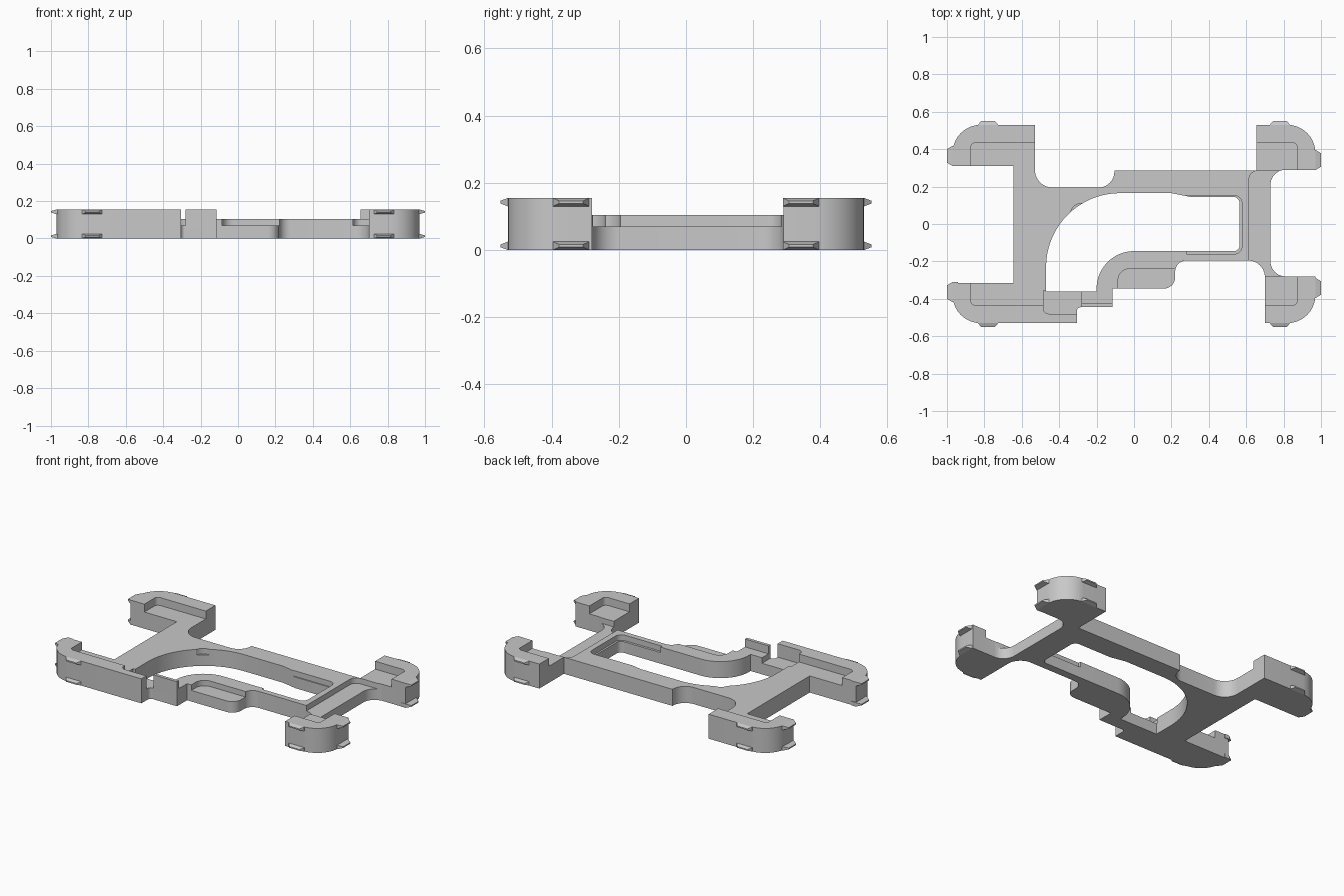
import bpy
import bmesh
import math
from mathutils import Vector

default_cube = bpy.data.objects.get("Cube")
if default_cube:
    bpy.data.objects.remove(default_cube, do_unlink=True)

FLOOR, TOP, LEDGE = 0.105, 0.155, 0.07
SIDE_X, SIDE_Y = 0.97, 0.53

grey = bpy.data.materials.new("plain grey")
grey.use_nodes = True
grey.diffuse_color = (0.58, 0.58, 0.58, 1)
grey.node_tree.nodes["Principled BSDF"].inputs["Base Color"].default_value = grey.diffuse_color


def rounded(corners, steps):
    """Turn (x, y[, radius]) corners into a closed path with filleted corners."""
    path = []
    for i, corner in enumerate(corners):
        here = Vector(corner[:2])
        if len(corner) < 3:
            path.append(here)
            continue
        radius = corner[2]
        back = (Vector(corners[i - 1][:2]) - here).normalized()
        ahead = (Vector(corners[(i + 1) % len(corners)][:2]) - here).normalized()
        half = math.acos(back.dot(ahead)) / 2
        centre = here + (back + ahead).normalized() * radius / math.sin(half)
        start = here + back * radius / math.tan(half) - centre
        end = here + ahead * radius / math.tan(half) - centre
        first = math.atan2(start.y, start.x)
        sweep = math.remainder(math.atan2(end.y, end.x) - first, math.tau)
        for k in range(steps + 1):
            angle = first + sweep * k / steps
            path.append(centre + radius * Vector((math.cos(angle), math.sin(angle))))
    return path


def finish(name, bm):
    bmesh.ops.recalc_face_normals(bm, faces=bm.faces)
    mesh = bpy.data.meshes.new(name)
    bm.to_mesh(mesh)
    bm.free()
    mesh.materials.append(grey)
    obj = bpy.data.objects.new(name, mesh)
    bpy.context.collection.objects.link(obj)
    return obj


def prism(name, corners, bottom, top, steps=10):
    bm = bmesh.new()
    face = bm.faces.new([bm.verts.new((p.x, p.y, bottom)) for p in rounded(corners, steps)])
    raised = bmesh.ops.extrude_face_region(bm, geom=[face], use_keep_orig=True)["geom"]
    verts = [v for v in raised if isinstance(v, bmesh.types.BMVert)]
    bmesh.ops.translate(bm, verts=verts, vec=(0, 0, top - bottom))
    return finish(name, bm)


def cut(target, cutter):
    cutter.hide_render = True
    modifier = target.modifiers.new("cut", 'BOOLEAN')
    modifier.operation = 'DIFFERENCE'
    modifier.solver = 'EXACT'
    modifier.object = cutter
    with bpy.context.temp_override(object=target, active_object=target):
        bpy.ops.object.modifier_apply(modifier=modifier.name)


def smooth(obj):
    bpy.ops.object.select_all(action='DESELECT')
    obj.select_set(True)
    bpy.context.view_layer.objects.active = obj
    bpy.ops.object.shade_smooth_by_angle(angle=math.radians(25))


# Base plate: outer outline with four corner arms
plate = prism("base_plate", [
    (-0.53, SIDE_Y), (-SIDE_X, SIDE_Y, 0.15), (-SIDE_X, 0.31), (-0.645, 0.31),
    (-0.645, -0.315), (-SIDE_X, -0.315), (-SIDE_X, -SIDE_Y, 0.15), (-0.305, -SIDE_Y),
    (-0.305, -0.445, 0.02), (-0.115, -0.445), (-0.115, -0.345), (0.22, -0.345, 0.06),
    (0.22, -0.195, 0.06), (0.7, -0.195, 0.09), (0.7, -SIDE_Y), (SIDE_X, -SIDE_Y, 0.15),
    (SIDE_X, -0.28), (0.73, -0.28, 0.08), (0.73, 0.29, 0.08), (SIDE_X, 0.29),
    (SIDE_X, SIDE_Y, 0.15), (0.655, SIDE_Y), (0.655, 0.285), (-0.105, 0.285),
    (-0.105, 0.195, 0.085), (-0.53, 0.195, 0.095)], 0, FLOOR)

# Corner rims: L-shaped walls standing on the plate
rims = {}
for side, sx, sy, inner, arm in (
        ("back_right", -1, 1, 0.31, -0.53), ("front_right", -1, -1, -0.315, -0.305),
        ("back_left", 1, 1, 0.29, 0.655), ("front_left", 1, -1, -0.28, 0.7)):
    rims[side] = prism(side + "_rim", [
        (sx * SIDE_X, inner), (sx * SIDE_X, sy * SIDE_Y, 0.15), (arm, sy * SIDE_Y),
        (arm, sy * 0.435), (sx * 0.872, sy * 0.435, 0.025), (sx * 0.872, inner)], FLOOR, TOP)

# Short separate wall beside the front gap
prism("front_wall", [(-0.28, -0.445), (-0.115, -0.445), (-0.115, -0.425), (-0.28, -0.425)],
      FLOOR, TOP)

# Openings and recesses
opening = prism("opening_cutter", [
    (-0.47, -0.36), (-0.47, 0.165, 0.395), (0.2, 0.165), (0.3, 0.145), (0.565, 0.145, 0.035),
    (0.565, -0.145, 0.03), (-0.2, -0.145, 0.2), (-0.2, -0.36)], -0.1, 0.3, 20)
front_recess = prism("front_recess_cutter", [
    (-0.485, -0.48, 0.03), (-0.28, -0.48), (-0.28, -0.355), (-0.485, -0.355)], LEDGE, 0.3)
tray = prism("tray_cutter", [
    (-0.085, -0.4), (-0.085, -0.24, 0.06), (0.3, -0.24), (0.3, -0.4)], LEDGE, 0.3)
channel = prism("channel_cutter", [
    (0.615, -0.277), (0.9, -0.277), (0.9, 0.284), (0.615, 0.284, 0.045)], LEDGE, 0.3)
ledge = prism("ledge_cutter", [
    (0.28, -0.16), (0.577, -0.16, 0.04), (0.577, 0.152, 0.04), (0.28, 0.152)], LEDGE, 0.3)
pocket = prism("pocket_cutter", [
    (-0.34, 0), (-0.34, 0.11, 0.06), (-0.25, 0.11), (-0.25, 0)], LEDGE, 0.3)
cutters = [opening, front_recess, tray, channel, ledge, pocket]
for cutter in cutters:
    cut(plate, cutter)
cut(rims["front_right"], front_recess)
for cutter in cutters:
    bpy.data.objects.remove(cutter, do_unlink=True)
for part in [plate, *rims.values()]:
    smooth(part)


def clip(name, origin, outward, reach):
    """Tapered snap ridge pointing outward from a wall."""
    along = Vector((-outward.y, outward.x, 0))
    bm = bmesh.new()
    for distance, half_width, half_height in ((-0.03, 0.054, 0.0125), (0, 0.054, 0.0125),
                                              (reach, 0.036, 0.004)):
        for a in (-1, 1):
            for b in (-1, 1):
                bm.verts.new(origin + outward * distance + along * a * half_width
                             + Vector((0, 0, b * half_height)))
    bmesh.ops.convex_hull(bm, input=bm.verts)
    finish(name, bm)


# Snap clips: upper and lower ridges on both outer sides of every corner
for sx, side in ((-1, "right"), (1, "left")):
    for sy, end in ((-1, "front"), (1, "back")):
        for level, z in (("lower", 0.0125), ("upper", TOP - 0.0125)):
            label = f"{end}_{side}_{level}"
            clip(label + "_end_clip", Vector((sx * 0.78, sy * SIDE_Y, z)),
                 Vector((0, sy, 0)), 0.022)
            middle = 0.364 if sx < 0 else 0.342
            clip(label + "_side_clip", Vector((sx * SIDE_X, sy * middle, z)),
                 Vector((sx, 0, 0)), 0.03)
